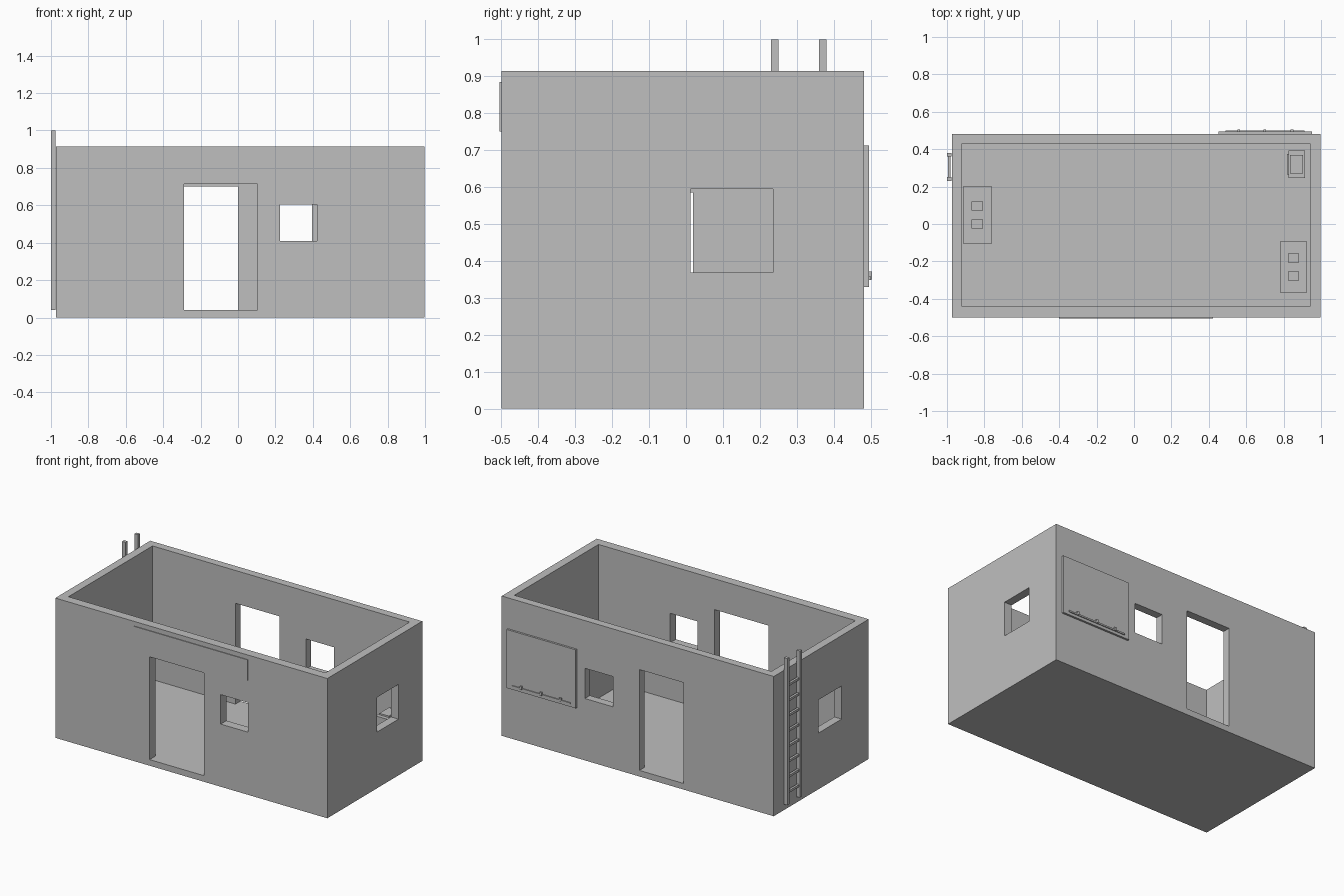
import bpy, bmesh

if "Cube" in bpy.data.objects:
    bpy.data.objects.remove(bpy.data.objects["Cube"])

grey = bpy.data.materials.new("plain_grey")
grey.diffuse_color = (0.52, 0.52, 0.52, 1)
grey.use_nodes = True
grey.node_tree.nodes["Principled BSDF"].inputs["Base Color"].default_value = grey.diffuse_color


def boxes(name, *spans):
    """One object made of boxes, each given as (x0, x1, y0, y1, z0, z1)."""
    bm = bmesh.new()
    for x0, x1, y0, y1, z0, z1 in spans:
        verts = bmesh.ops.create_cube(bm, size=1)["verts"]
        for v in verts:
            v.co = (x1 if v.co.x > 0 else x0,
                    y1 if v.co.y > 0 else y0,
                    z1 if v.co.z > 0 else z0)
    me = bpy.data.meshes.new(name)
    bm.to_mesh(me)
    bm.free()
    me.materials.append(grey)
    ob = bpy.data.objects.new(name, me)
    bpy.context.collection.objects.link(ob)
    return ob


# Building shell: solid block, hollowed from the top, then doors and windows cut
shell = boxes("building_shell", (-0.973, 0.997, -0.5, 0.482, 0, 0.915))
cuts = {
    "room_cutter": (-0.92, 0.942, -0.44, 0.43, 0.04, 1.2),
    "front_door_cutter": (-0.29, 0.103, -0.6, -0.4, 0.04, 0.713),
    "front_window_cutter": (0.225, 0.423, -0.6, -0.4, 0.41, 0.603),
    "back_door_cutter": (-0.32, 0.0, 0.4, 0.6, 0.04, 0.7),
    "back_window_cutter": (0.19, 0.395, 0.4, 0.6, 0.405, 0.603),
    "right_window_cutter": (0.9, 1.1, 0.012, 0.236, 0.368, 0.595),
    "left_window_cutter": (-1.1, -0.9, -0.22, 0.019, 0.368, 0.585),
}
bpy.context.view_layer.objects.active = shell
for name, span in cuts.items():
    cutter = boxes(name, span)
    cutter.hide_render = True
    mod = shell.modifiers.new(name, 'BOOLEAN')
    mod.operation = 'DIFFERENCE'
    mod.solver = 'EXACT'
    mod.object = cutter
    bpy.ops.object.modifier_apply(modifier=mod.name)
    bpy.data.objects.remove(cutter)

# Flat panel above the front door
boxes("front_panel", (-0.4, 0.423, -0.505, -0.5, 0.75, 0.885))

# Writing board on the back wall with its tray and small pegs
boxes("back_board", (0.452, 0.953, 0.482, 0.495, 0.33, 0.713))
boxes("board_tray", (0.49, 0.912, 0.495, 0.501, 0.348, 0.358))
boxes("board_pegs", *[(x - 0.007, x + 0.007, 0.495, 0.504, 0.35, 0.372)
                      for x in (0.56, 0.70, 0.845)])

# Ladder on the left wall
boxes("ladder_rails", *[(-1.0, -0.975, y, y + 0.02, 0.04, 1.0)
                        for y in (0.23, 0.36)])
boxes("ladder_rungs", *[(-0.995, -0.98, 0.25, 0.36, z, z + 0.015)
                        for z in [0.11 + 0.1 * i for i in range(8)]])

# Two low counters, each with a pair of small blocks on top
for side, x, y, w, d in (("left", -0.838, 0.047, 0.155, 0.305),
                         ("right", 0.853, -0.23, 0.145, 0.275)):
    boxes(side + "_counter", (x - w / 2, x + w / 2, y - d / 2, y + d / 2, 0.04, 0.27))
    boxes(side + "_counter_blocks",
          *[(x - 0.03, x + 0.03, c - 0.024, c + 0.024, 0.27, 0.29)
            for c in (y - 0.048, y + 0.048)])

# Small cabinet in the back right corner with drawer fronts and a raised top
boxes("cabinet", (0.825, 0.913, 0.245, 0.393, 0.04, 0.34))
boxes("cabinet_top", (0.835, 0.903, 0.27, 0.37, 0.34, 0.35))
boxes("cabinet_drawers", *[(0.817, 0.825, 0.265, 0.375, z, z + 0.08)
                           for z in (0.06, 0.15, 0.24)])
